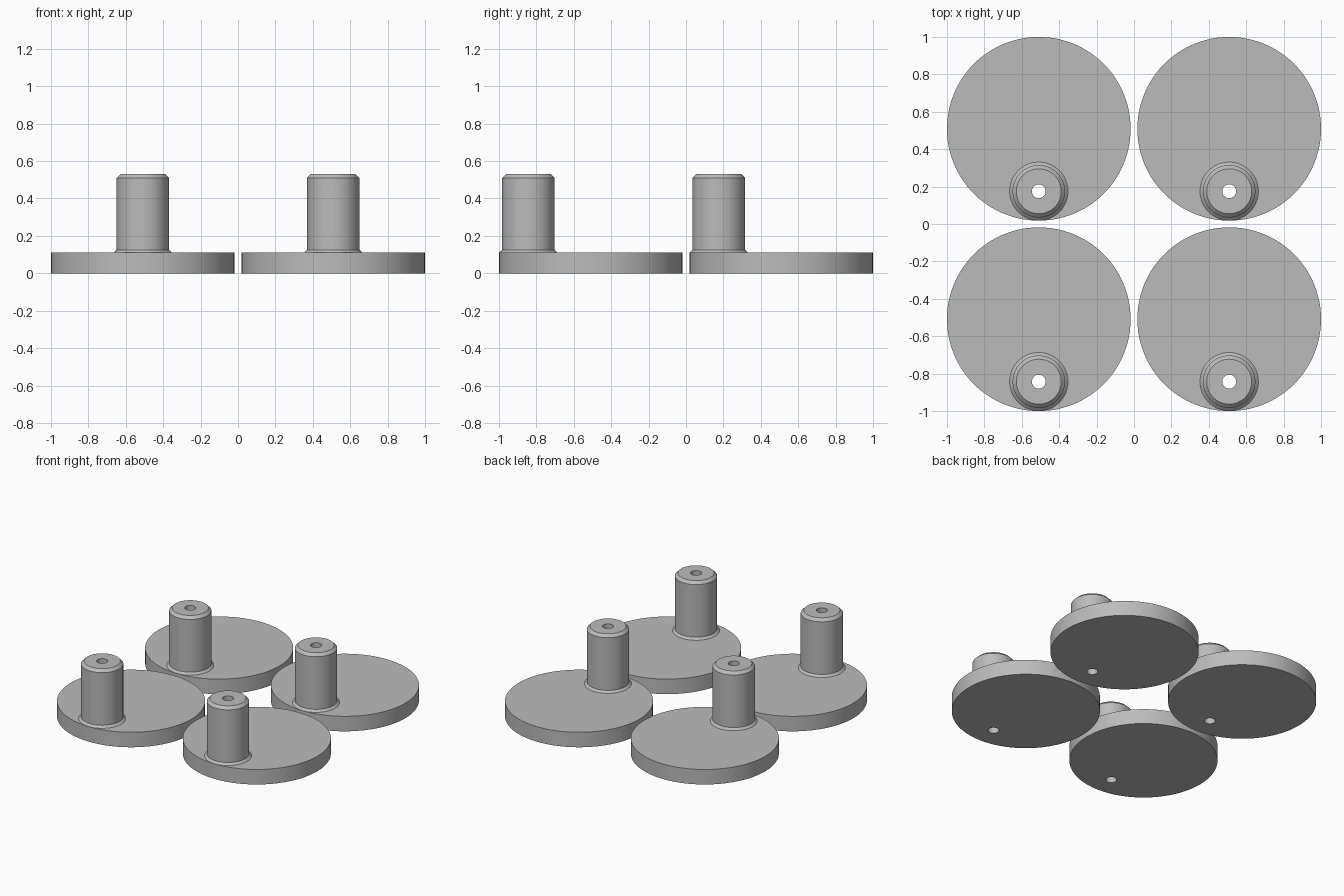
import bpy
import math

cube = bpy.data.objects.get("Cube")
if cube:
    bpy.data.objects.remove(cube, do_unlink=True)

SEGMENTS = 96
SPACING = 0.509        # plate centre distance from each axis
PLATE_R, PLATE_H = 0.491, 0.11
POST_Y = -0.334        # post offset from the plate centre
POST_R, TOP = 0.14, 0.53

grey = bpy.data.materials.new("plain grey")
grey.use_nodes = True
colour = (0.5, 0.5, 0.5, 1)
grey.diffuse_color = colour
grey.node_tree.nodes["Principled BSDF"].inputs["Base Color"].default_value = colour


def turned(name, profile, y=0):
    """Solid of revolution from (radius, height) points, capped at both ends."""
    n, verts, faces = SEGMENTS, [], []
    for r, z in profile:
        for i in range(n):
            a = math.tau * i / n
            verts.append((r * math.cos(a), y + r * math.sin(a), z))
    for k in range(len(profile) - 1):
        for i in range(n):
            j = (i + 1) % n
            faces.append((k * n + i, k * n + j, (k + 1) * n + j, (k + 1) * n + i))
    faces.append(tuple(reversed(range(n))))
    faces.append(tuple(range(len(verts) - n, len(verts))))
    mesh = bpy.data.meshes.new(name)
    mesh.from_pydata(verts, [], faces)
    mesh.materials.append(grey)
    ob = bpy.data.objects.new(name, mesh)
    bpy.context.collection.objects.link(ob)
    return ob


# Round plate, post with flared foot and chamfered top, and bore cutter
plate = turned("plate", [(PLATE_R, 0), (PLATE_R, PLATE_H)])
post = turned("post", [(0.156, PLATE_H / 2), (0.156, PLATE_H), (POST_R, 0.125),
                       (POST_R, TOP - 0.02), (0.12, TOP)], POST_Y)
bore = turned("bore_cutter", [(0.037, -0.1), (0.037, TOP + 0.1)], POST_Y)

# Join plate and post, then drill the bore right through
for helper, operation in ((post, 'UNION'), (bore, 'DIFFERENCE')):
    helper.hide_render = True
    mod = plate.modifiers.new(operation.title(), 'BOOLEAN')
    mod.operation = operation
    mod.solver = 'EXACT'
    mod.object = helper

bpy.context.view_layer.update()
graph = bpy.context.evaluated_depsgraph_get()
mesh = bpy.data.meshes.new_from_object(plate.evaluated_get(graph))
mesh.name = "crank_disc"
for ob in (plate, post, bore):
    bpy.data.objects.remove(ob, do_unlink=True)

# Four identical crank discs in a square
for row, y in (("front", -SPACING), ("back", SPACING)):
    for side, x in (("right", -SPACING), ("left", SPACING)):
        disc = bpy.data.objects.new(f"crank_disc_{row}_{side}", mesh)
        disc.location = (x, y, 0)
        bpy.context.collection.objects.link(disc)

bpy.ops.object.select_all(action='DESELECT')
disc.select_set(True)
bpy.context.view_layer.objects.active = disc
bpy.ops.object.shade_smooth_by_angle(angle=math.radians(25))
